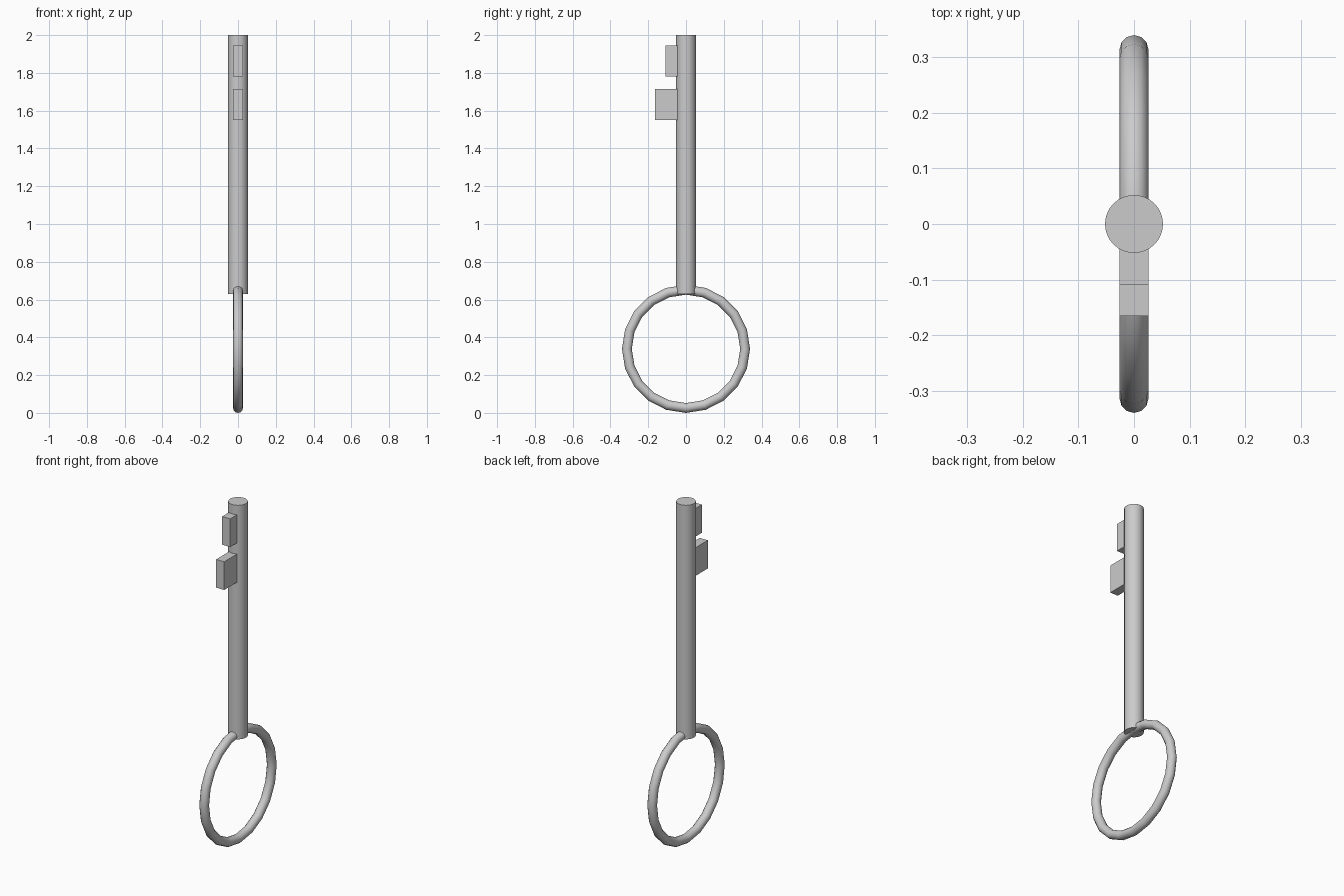
import bpy
import math

if "Cube" in bpy.data.objects:
    bpy.data.objects.remove(bpy.data.objects["Cube"])


def smooth(obj, name):
    obj.name = name
    bpy.ops.object.shade_smooth_by_angle(angle=math.radians(35))


def tooth(name, depth, z0, z1):
    # block reaching from the shaft axis out to the front
    bpy.ops.mesh.primitive_cube_add(size=1, location=(0, -depth / 2, (z0 + z1) / 2))
    obj = bpy.context.object
    obj.name = name
    obj.scale = (0.052, depth, z1 - z0)
    bpy.ops.object.transform_apply(location=False, rotation=False, scale=True)


# Ring handle, upright in the YZ plane
bpy.ops.mesh.primitive_torus_add(major_segments=20, minor_segments=12,
                                 major_radius=0.313, minor_radius=0.026,
                                 location=(0, 0, 0.339),
                                 rotation=(0, math.pi / 2, 0))
smooth(bpy.context.object, "ring_handle")

# Round shaft
bottom, top = 0.63, 2.0
bpy.ops.mesh.primitive_cylinder_add(vertices=32, radius=0.052, depth=top - bottom,
                                    location=(0, 0, (top + bottom) / 2))
smooth(bpy.context.object, "shaft")

# Key teeth
tooth("long_tooth", 0.165, 1.55, 1.715)
tooth("short_tooth", 0.109, 1.78, 1.945)
